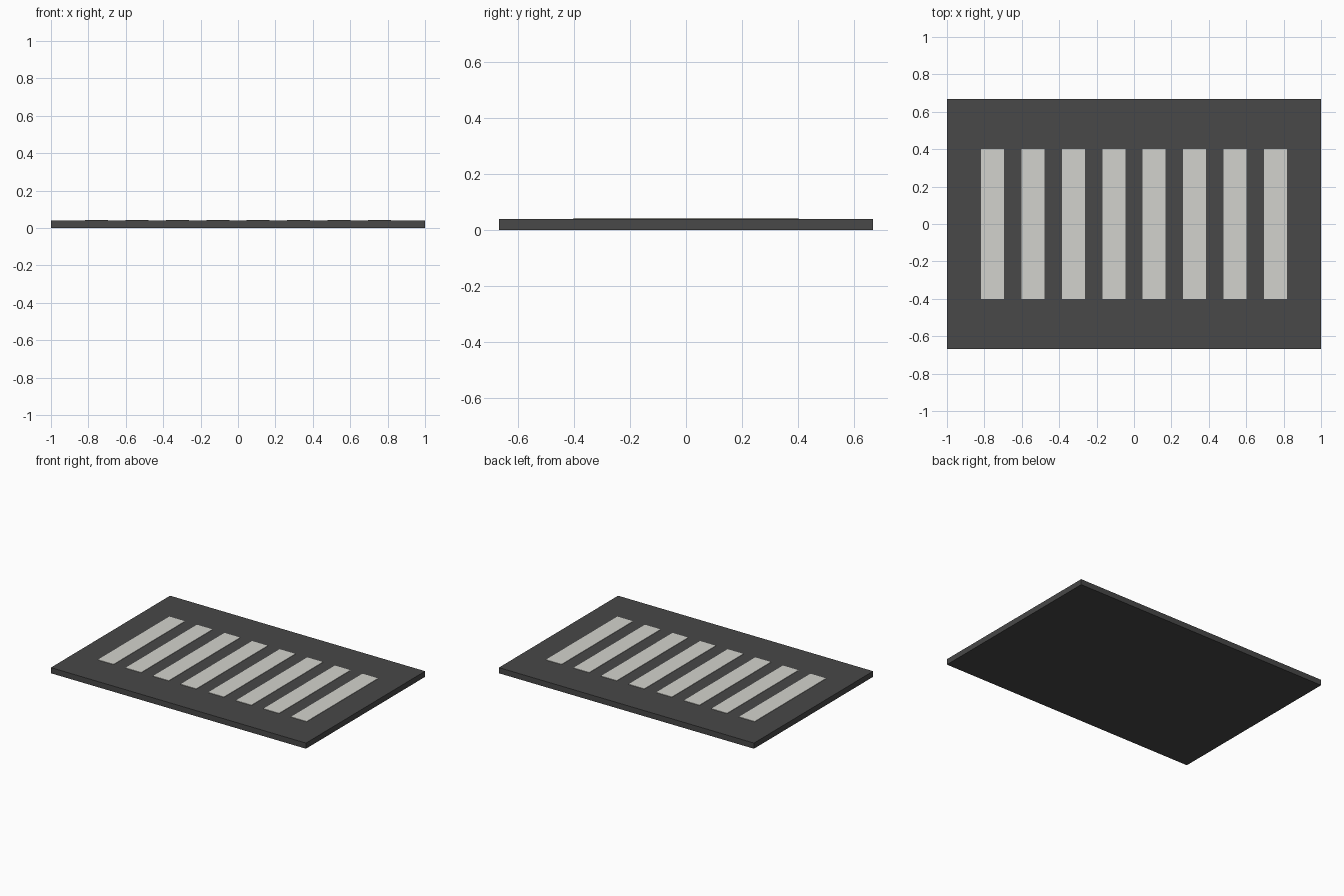
import bpy

if "Cube" in bpy.data.objects:
    bpy.data.objects.remove(bpy.data.objects["Cube"])


def material(name, color):
    m = bpy.data.materials.new(name)
    m.diffuse_color = (*color, 1.0)
    m.use_nodes = True
    m.node_tree.nodes["Principled BSDF"].inputs["Base Color"].default_value = m.diffuse_color
    return m


def box(name, x, y, z, mat):
    """Axis-aligned box from (min, max) ranges."""
    size = [r[1] - r[0] for r in (x, y, z)]
    centre = [(r[0] + r[1]) / 2 for r in (x, y, z)]
    bpy.ops.mesh.primitive_cube_add(size=1, location=centre)
    ob = bpy.context.object
    ob.name = name
    ob.scale = size
    bpy.ops.object.transform_apply(location=False, rotation=False, scale=True)
    ob.data.materials.append(mat)
    return ob


asphalt = material("dark asphalt", (0.065, 0.065, 0.065))
paint = material("off white paint", (0.65, 0.65, 0.61))

# Road slab
box("road_slab", (-1, 1), (-0.667, 0.667), (0, 0.04), asphalt)

# Eight crossing stripes, thin plates on the slab
COUNT, PITCH, WIDTH = 8, 0.2163, 0.123
for i in range(COUNT):
    cx = (i - (COUNT - 1) / 2) * PITCH
    box(f"crossing_stripe_{i + 1}", (cx - WIDTH / 2, cx + WIDTH / 2),
        (-0.4, 0.4), (0.039, 0.043), paint)
